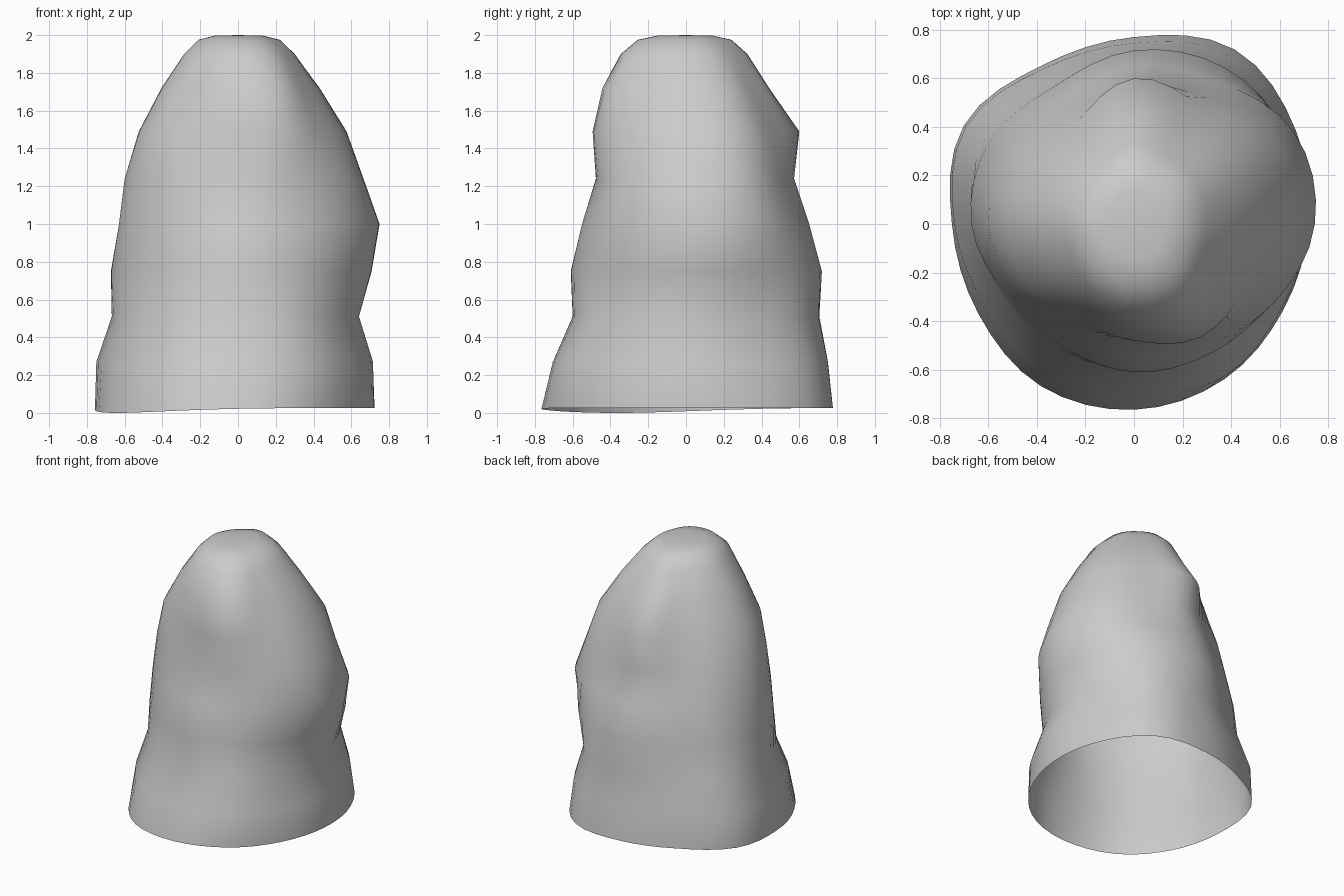
import bpy, bmesh, math

# Horizontal cross-sections: height, then the radius every 30 degrees from +x
SECTIONS = [
    (0.025, .720, .770, .830, .770, .755, .810, .750, .740, .770, .765, .740, .710),
    (0.27,  .715, .740, .800, .745, .740, .800, .740, .700, .710, .705, .730, .700),
    (0.51,  .640, .670, .740, .700, .670, .710, .660, .620, .600, .600, .620, .620),
    (0.75,  .705, .730, .745, .715, .655, .685, .670, .600, .585, .610, .620, .650),
    (1.00,  .745, .760, .680, .650, .600, .630, .630, .580, .540, .550, .580, .660),
    (1.24,  .660, .680, .600, .570, .530, .580, .600, .550, .490, .475, .520, .600),
    (1.49,  .570, .600, .560, .600, .480, .490, .525, .510, .460, .480, .540, .530),
    (1.72,  .430, .450, .420, .440, .380, .390, .405, .400, .400, .435, .470, .420),
    (1.90,  .300, .310, .310, .325, .290, .280, .285, .290, .320, .345, .350, .310),
]
SEGMENTS = 48


def radius_at(radii, t):
    """Smooth closed curve through the radii; t runs 0..1 round the section."""
    n = len(radii)
    i = int(t * n)
    f = t * n - i
    a, b, c, d = (radii[(i + k) % n] for k in (-1, 0, 1, 2))
    return 0.5 * (2 * b + (c - a) * f + (2 * a - 5 * b + 4 * c - d) * f ** 2
                  + (3 * b - a - 3 * c + d) * f ** 3)


def add_ring(bm, z, radii, scale=1.0, dip=0.0):
    ring = []
    for s in range(SEGMENTS):
        t = s / SEGMENTS
        ang = 2 * math.pi * t
        r = radius_at(radii, t) * scale
        sag = dip * max(0.0, math.cos(ang - math.radians(210))) ** 3
        ring.append(bm.verts.new((r * math.cos(ang), r * math.sin(ang), z - sag)))
    return ring


# Lofted shell, open underneath, with the rim sagging at the front left
bm = bmesh.new()
rings = [add_ring(bm, s[0], s[1:], dip=0.025 if k == 0 else 0.0)
         for k, s in enumerate(SECTIONS)]

# Rounded tip
tip = SECTIONS[-1][1:]
for z, scale in ((1.975, 0.74), (1.997, 0.44)):
    rings.append(add_ring(bm, z, tip, scale))

for low, high in zip(rings, rings[1:]):
    for s in range(SEGMENTS):
        e = (s + 1) % SEGMENTS
        bm.faces.new((low[s], low[e], high[e], high[s]))
apex = bm.verts.new((0, 0, 2.0))
for s in range(SEGMENTS):
    bm.faces.new((rings[-1][s], rings[-1][(s + 1) % SEGMENTS], apex))

for face in bm.faces:
    face.smooth = True
mesh = bpy.data.meshes.new("tapered_shell")
bm.to_mesh(mesh)
bm.free()
shell = bpy.data.objects.new("tapered_shell", mesh)
bpy.context.collection.objects.link(shell)
